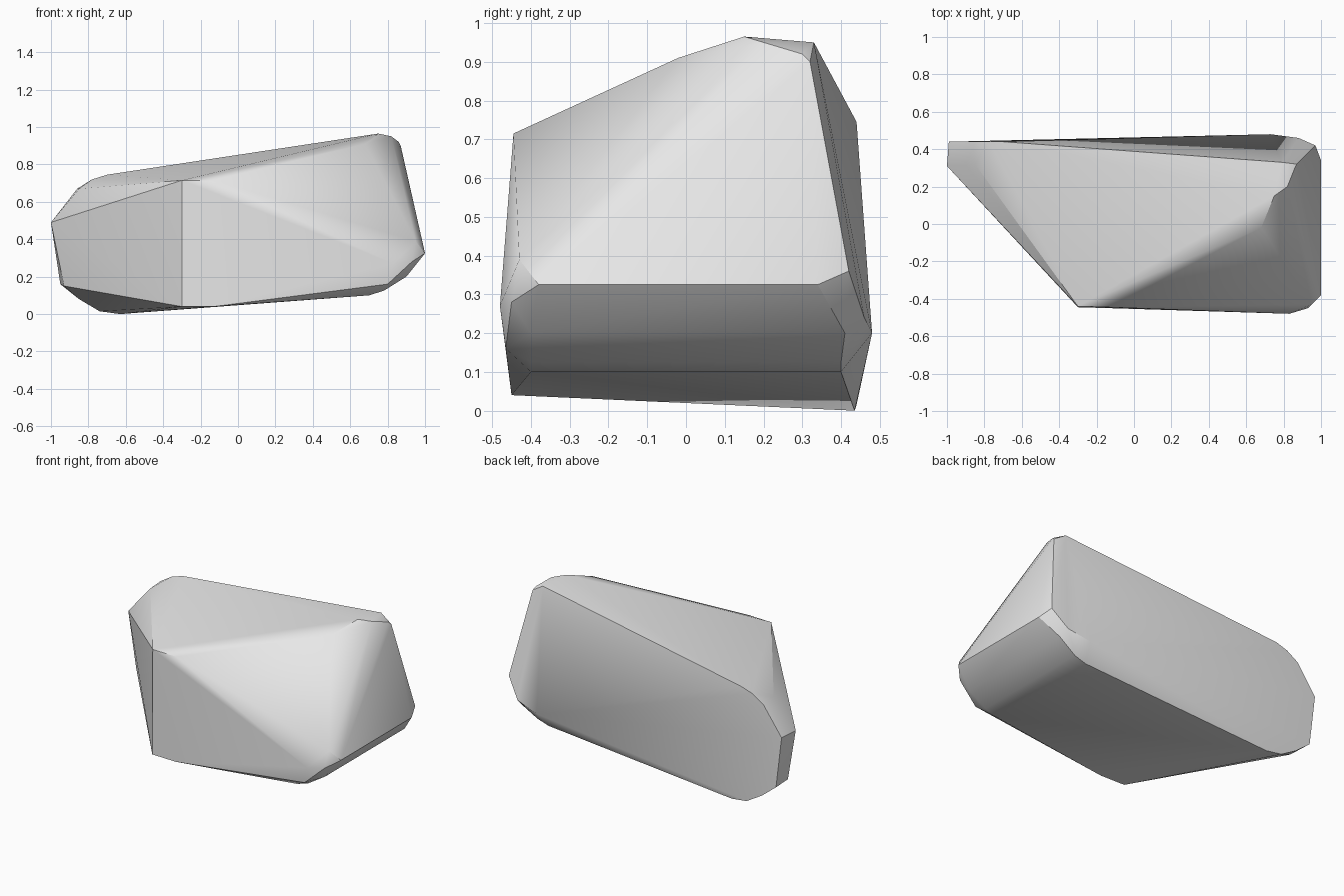
import bpy
import bmesh
from math import radians

default_cube = bpy.data.objects.get("Cube")
if default_cube:
    bpy.data.objects.remove(default_cube, do_unlink=True)


def make_material(name, colour):
    material = bpy.data.materials.new(name)
    material.use_nodes = True
    material.diffuse_color = colour
    shader = material.node_tree.nodes["Principled BSDF"]
    shader.inputs["Base Color"].default_value = colour
    return material


def build_boulder(name, corner_groups, material):
    """Wrap a tight skin around the corner points and merge flat facets."""
    bm = bmesh.new()
    for group in corner_groups:
        for corner in group:
            bm.verts.new(corner)
    hull = bmesh.ops.convex_hull(bm, input=list(bm.verts))
    loose = {v for v in hull["geom_interior"] + hull["geom_unused"]
             if isinstance(v, bmesh.types.BMVert)}
    bmesh.ops.delete(bm, geom=list(loose), context="VERTS")
    bmesh.ops.dissolve_limit(bm, angle_limit=radians(1),
                             verts=list(bm.verts), edges=list(bm.edges))
    bmesh.ops.recalc_face_normals(bm, faces=list(bm.faces))

    mesh = bpy.data.meshes.new(name)
    bm.to_mesh(mesh)
    bm.free()
    mesh.materials.append(material)
    boulder = bpy.data.objects.new(name, mesh)
    bpy.context.collection.objects.link(boulder)
    return boulder


# Narrow end on the right, with rounded upper and lower corners
narrow_end = [(-1, .31, .49), (-.99, .44, .49), (-.95, .44, .16),
              (-.93, .29, .15), (-.86, .44, .67), (-.85, .32, .67),
              (-.78, .44, .72), (-.7, .44, .745),
              (-.85, .44, .08), (-.74, .44, .015), (-.63, .435, 0)]

# Steep front wall, from the blunt front corner to the wide end
front_wall = [(-.3, -.44, .715), (-.13, -.445, .715),
              (-.3, -.445, .04), (-.13, -.45, .04),
              (.8, -.465, .16), (.83, -.48, .27), (.95, -.43, .39)]

# Raised crest
crest = [(.68, -.02, .91), (.75, .15, .965), (.82, .2, .95),
         (.79, .33, .95), (.86, .3, .92), (.87, .32, .9)]

# Wide end with a rounded underside
wide_end = [(1, -.38, .325), (1, .34, .325), (.97, .42, .36),
            (.9, -.4, .2), (.9, .41, .2), (.78, -.4, .125),
            (.78, .4, .125), (.7, -.4, .1), (.7, .4, .1),
            (.93, -.45, .28)]

# Back wall bulge
back_wall = [(.73, .48, .2), (.88, .46, .24)]

stone = make_material("Pale grey stone", (.8, .8, .8, 1))
boulder = build_boulder(
    "boulder", [narrow_end, front_wall, crest, wide_end, back_wall], stone)

# Soft worn corners, crisp main edges
bpy.ops.object.select_all(action="DESELECT")
boulder.select_set(True)
bpy.context.view_layer.objects.active = boulder
bpy.ops.object.shade_smooth_by_angle(angle=radians(30))
